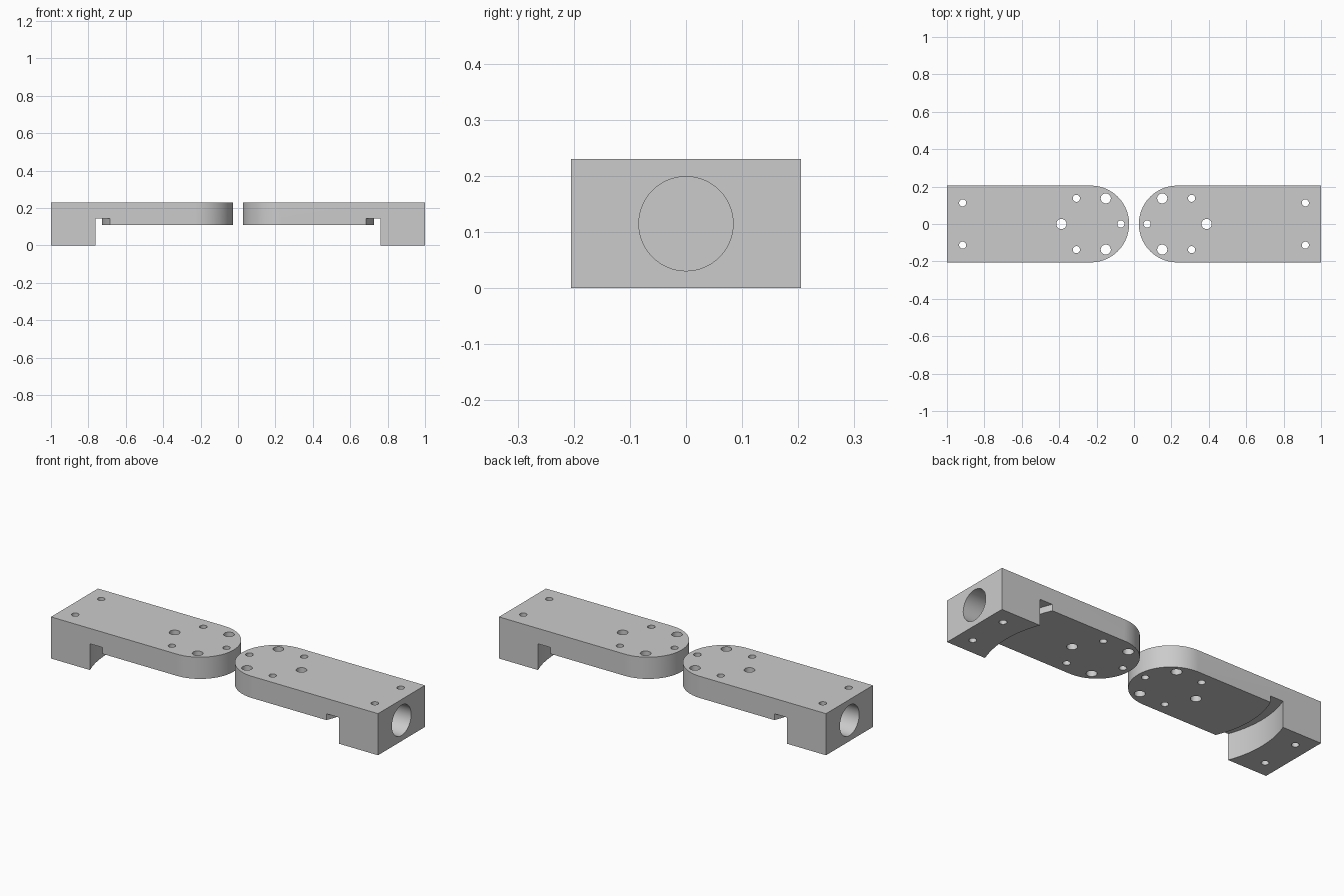
import bpy, bmesh
from math import pi, cos, sin, radians
from mathutils import Matrix, Vector

cube = bpy.data.objects.get("Cube")
if cube:
    bpy.data.objects.remove(cube, do_unlink=True)

HALF_W = 0.205               # half width, also the radius of the round tip
TIP, END = 0.026, 1.0        # extent of one arm along x
PIVOT = TIP + HALF_W         # centre of the round tip and of the swing clearance
HEIGHT, PLATE_Z = 0.23, 0.11

grey = bpy.data.materials.new("plain grey")
grey.use_nodes = True
GREY = (0.6, 0.6, 0.6, 1)
grey.diffuse_color = GREY
grey.node_tree.nodes["Principled BSDF"].inputs["Base Color"].default_value = GREY


def make_object(name, bm):
    bmesh.ops.recalc_face_normals(bm, faces=bm.faces)
    mesh = bpy.data.meshes.new(name)
    bm.to_mesh(mesh)
    bm.free()
    mesh.materials.append(grey)
    obj = bpy.data.objects.new(name, mesh)
    bpy.context.collection.objects.link(obj)
    return obj


def add_cylinder(bm, radius, depth, matrix, segments=40):
    bmesh.ops.create_cone(bm, cap_ends=True, segments=segments, radius1=radius,
                          radius2=radius, depth=depth, matrix=matrix)


def cut(obj, cutter):
    cutter.hide_render = True
    mod = obj.modifiers.new("cut", 'BOOLEAN')
    mod.operation, mod.solver, mod.object = 'DIFFERENCE', 'EXACT', cutter
    bpy.context.view_layer.update()
    result = bpy.data.meshes.new_from_object(
        obj.evaluated_get(bpy.context.evaluated_depsgraph_get()))
    obj.modifiers.clear()
    obj.data = result
    bpy.data.objects.remove(cutter, do_unlink=True)


# Arm body: rectangle with one semicircular end, extruded upward
bm = bmesh.new()
steps = 48
outline = [(END, -HALF_W), (END, HALF_W)]
for i in range(steps + 1):
    a = pi / 2 + pi * i / steps
    outline.append((PIVOT + HALF_W * cos(a), HALF_W * sin(a)))
base = bm.faces.new([bm.verts.new((x, y, 0)) for x, y in outline])
ext = bmesh.ops.extrude_face_region(bm, geom=[base])
top = [v for v in ext["geom"] if isinstance(v, bmesh.types.BMVert)]
bmesh.ops.translate(bm, verts=top, vec=(0, 0, HEIGHT))
right_arm = make_object("left_arm", bm)

# Swing clearance below the plate, with a raised arc groove at the block
bm = bmesh.new()
WALL_R, LIP_R, GROOVE_Z = 0.569, 0.497, 0.145
profile = [(0, -0.1), (WALL_R, -0.1), (WALL_R, GROOVE_Z),
           (LIP_R, GROOVE_Z), (LIP_R, PLATE_Z), (0, PLATE_Z)]
pts = [bm.verts.new((PIVOT + r, 0, z)) for r, z in profile]
edges = [bm.edges.new(pair) for pair in zip(pts, pts[1:])]
bmesh.ops.spin(bm, geom=pts + edges, cent=(PIVOT, 0, 0), axis=(0, 0, 1),
               angle=2 * pi, steps=160)
bmesh.ops.remove_doubles(bm, verts=bm.verts, dist=1e-4)
cut(right_arm, make_object("clearance_cutter", bm))

# Vertical screw holes and the blind bore in the end face
SMALL, LARGE = 0.019, 0.027
bm = bmesh.new()
for x, y, r in [(0.07, 0, SMALL), (0.151, 0.137, LARGE), (0.308, 0.137, SMALL),
                (0.388, 0, LARGE), (0.916, 0.113, SMALL)]:
    for side in ((1, -1) if y else (1,)):
        add_cylinder(bm, r, 1, Matrix.Translation((x, y * side, 0.1)))
BORE_DEPTH, OVERSHOOT = 0.15, 0.1
add_cylinder(bm, 0.084, BORE_DEPTH + OVERSHOOT,
             Matrix.Translation((END + (OVERSHOOT - BORE_DEPTH) / 2, 0, HEIGHT / 2))
             @ Matrix.Rotation(pi / 2, 4, 'Y'), 64)
cut(right_arm, make_object("hole_cutter", bm))

# Opposite arm: the same piece turned half a revolution
left_mesh = right_arm.data.copy()
left_mesh.transform(Matrix.Rotation(pi, 4, 'Z'))
other_arm = bpy.data.objects.new("right_arm", left_mesh)
bpy.context.collection.objects.link(other_arm)

# Smooth curved walls, keep the machined edges sharp
bpy.ops.object.select_all(action='DESELECT')
for arm in (right_arm, other_arm):
    arm.select_set(True)
    bpy.context.view_layer.objects.active = arm
bpy.ops.object.shade_smooth_by_angle(angle=radians(30))
